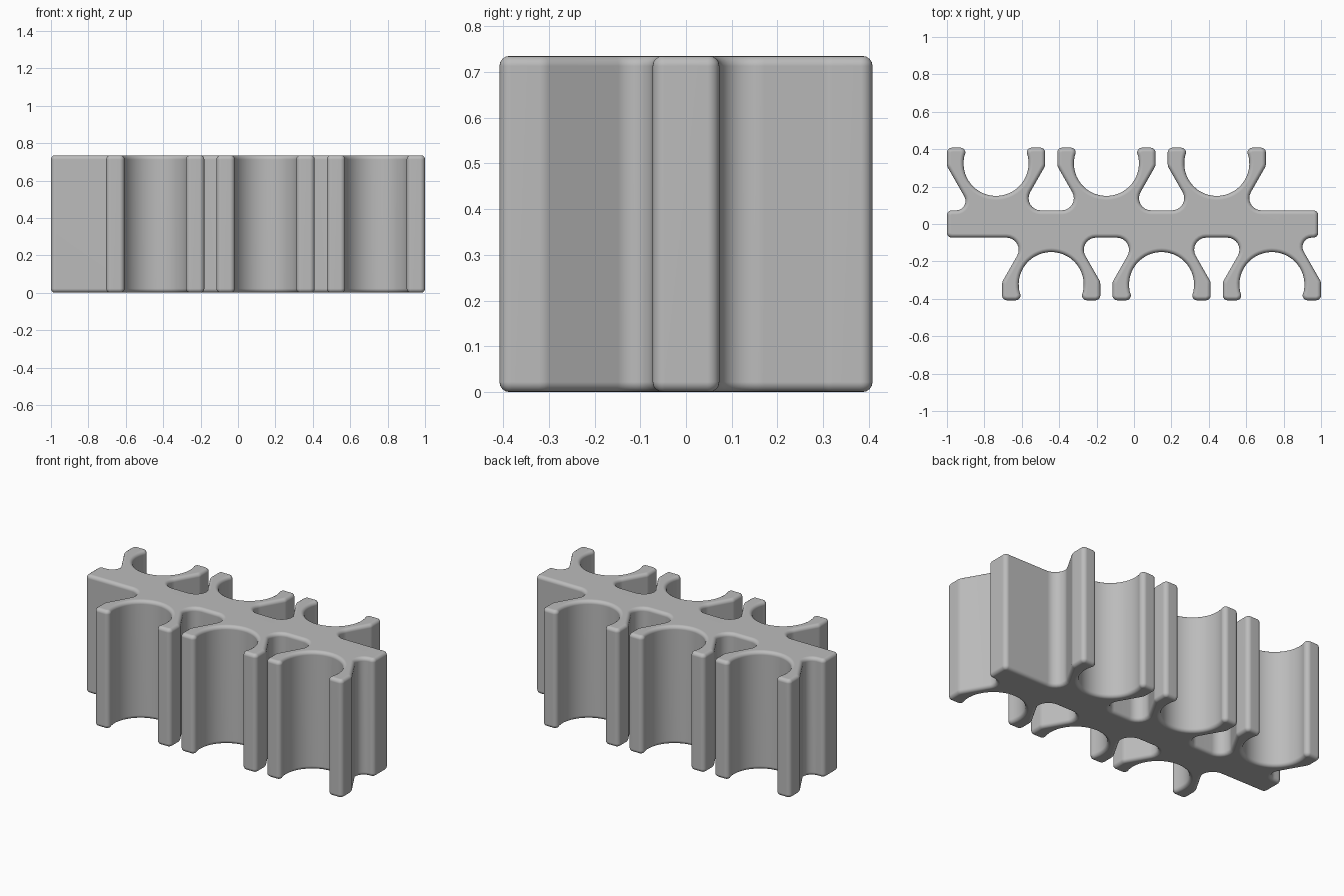
import bpy, bmesh, math
from mathutils import Vector

cube = bpy.data.objects.get("Cube")
if cube:
    bpy.data.objects.remove(cube, do_unlink=True)

HEIGHT, BAR, TIP = 0.735, 0.073, 0.408   # block height, half bar depth, clip reach
EDGE, CORNER, FILLET = 0.022, 0.026, 0.065
CLIPS = (0.4425, -0.1475, -0.7375)


def clip_points(c, last):
    """One open clip on the back of the bar, from right to left: (x, y, corner radius)."""
    side = [(0.127, BAR, FILLET), (0.2625, 0.31, 0.04),
            (0.2625, TIP, CORNER), (0.154, TIP, CORNER)]
    pts = [(c + x, y, r) for x, y, r in side]
    for i in range(29):
        a = math.radians(12 - 204 * i / 28)
        pts.append((c + 0.174 * math.cos(a), 0.324 + 0.174 * math.sin(a), 0))
    pts += [(c - x, y, r) for x, y, r in reversed(side)]
    if last:
        pts[-1] = (c - 0.127, BAR, 0.05)
    return pts


def round_corners(pts):
    """Replace each corner that has a radius with an arc."""
    out = []
    for i, (x, y, r) in enumerate(pts):
        p = Vector((x, y))
        if not r:
            out.append(p)
            continue
        u = (Vector(pts[i - 1][:2]) - p).normalized()
        v = (Vector(pts[(i + 1) % len(pts)][:2]) - p).normalized()
        half = u.angle(v) / 2
        centre = p + (u + v).normalized() * r / math.sin(half)
        start = p + u * r / math.tan(half) - centre
        end = p + v * r / math.tan(half) - centre
        turn = math.pi - 2 * half
        n = max(2, math.ceil(turn / math.radians(15)))
        for k in range(n + 1):
            t = k / n
            out.append(centre + (start * math.sin((1 - t) * turn)
                                 + end * math.sin(t * turn)) / math.sin(turn)
                       if abs(math.sin(turn)) > 1e-4 else centre + start.lerp(end, t))
    return out


def inset(outline, d):
    """Move a counter-clockwise outline inward by d."""
    out = []
    for i, p in enumerate(outline):
        e = (p - outline[i - 1]).normalized()
        f = (outline[(i + 1) % len(outline)] - p).normalized()
        n1, n2 = Vector((-e.y, e.x)), Vector((-f.y, f.x))
        out.append(p + (n1 + n2) * d / (1 + n1.dot(n2)))
    return out


# Outline: back clips, left end, front clips (half turn of the back), right end
back = [p for c in CLIPS for p in clip_points(c, c == CLIPS[-1])]
front = [(-x, -y, r) for x, y, r in back]
profile = ([(0.985, BAR, CORNER)] + back + [(-1, BAR, CORNER), (-1, -BAR, CORNER)]
           + front + [(0.985, -BAR, CORNER)])
outline = round_corners(profile)

# Layers with rounded rims at the bottom and top
steps = [math.radians(90 * i / 4) for i in range(5)]
rim = [(EDGE * (1 - math.sin(a)), EDGE * (1 - math.cos(a))) for a in steps]
layers = rim + [(d, HEIGHT - z) for d, z in reversed(rim)]

bm = bmesh.new()
rings = [[bm.verts.new((p.x, p.y, z)) for p in inset(outline, d)] for d, z in layers]
for low, high in zip(rings, rings[1:]):
    for i in range(len(low)):
        bm.faces.new((low[i - 1], low[i], high[i], high[i - 1]))
bm.faces.new(list(reversed(rings[0])))
bm.faces.new(rings[-1])
mesh = bpy.data.meshes.new("clip_holder")
bm.to_mesh(mesh)
bm.free()

holder = bpy.data.objects.new("clip_holder", mesh)
bpy.context.collection.objects.link(holder)

grey = bpy.data.materials.new("plain_grey")
grey.use_nodes = True
colour = (0.5, 0.5, 0.5, 1)
grey.diffuse_color = colour
grey.node_tree.nodes["Principled BSDF"].inputs["Base Color"].default_value = colour
mesh.materials.append(grey)

# Soft rims, flat caps
bpy.ops.object.select_all(action="DESELECT")
holder.select_set(True)
bpy.context.view_layer.objects.active = holder
bpy.ops.object.shade_smooth_by_angle(angle=math.radians(35))
weighted = holder.modifiers.new("flat_caps", "WEIGHTED_NORMAL")
weighted.keep_sharp = True
